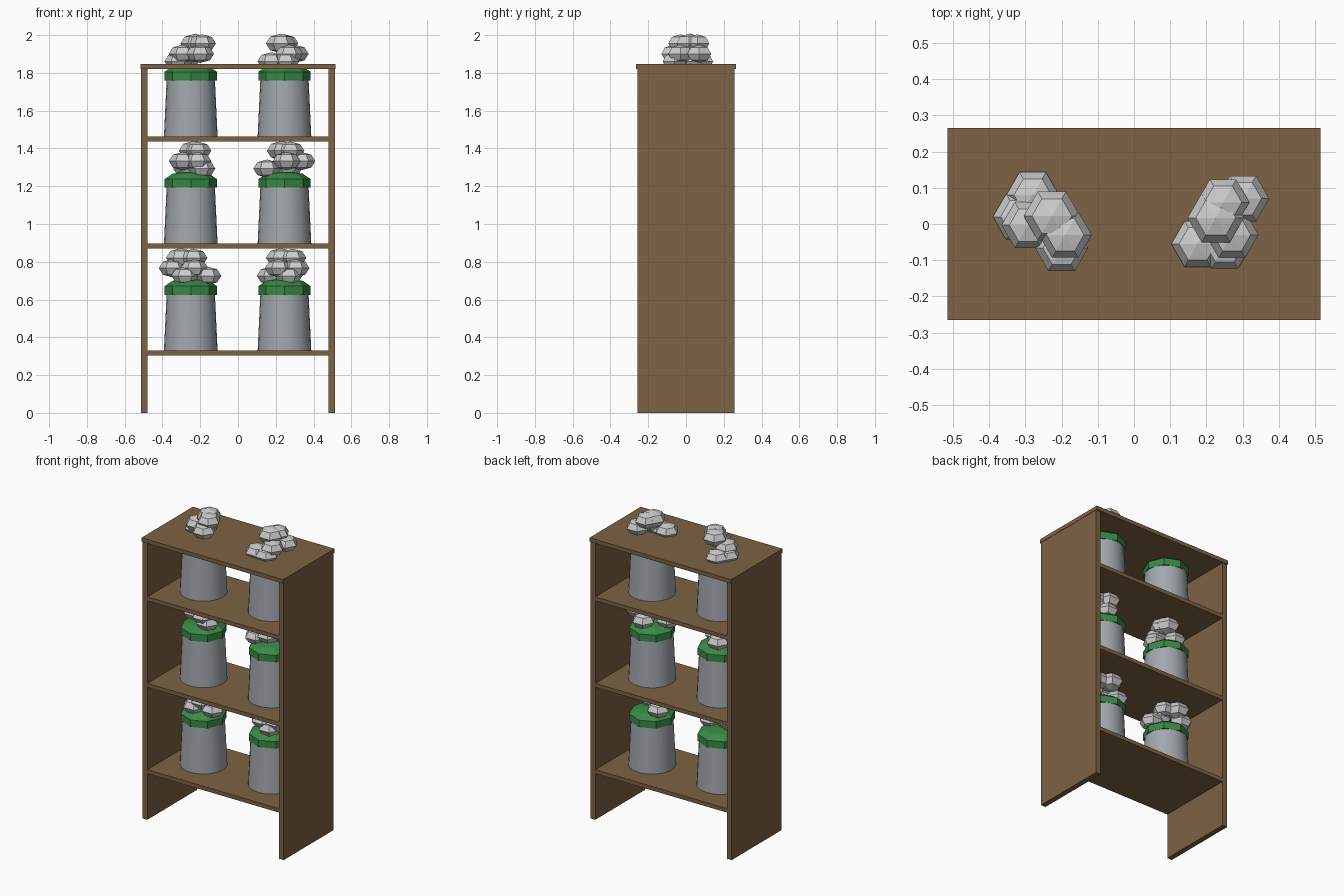
import bpy, bmesh, math

if "Cube" in bpy.data.objects:
    bpy.data.objects.remove(bpy.data.objects["Cube"])


def material(name, color):
    m = bpy.data.materials.new(name)
    m.diffuse_color = (*color, 1)
    m.use_nodes = True
    m.node_tree.nodes["Principled BSDF"].inputs["Base Color"].default_value = m.diffuse_color
    return m


WOOD = material("wood", (0.205, 0.122, 0.056))
GREEN = material("green", (0.04, 0.25, 0.06))
METAL = material("metal", (0.36, 0.39, 0.42))


def finish(name, bm, mat=None):
    bmesh.ops.recalc_face_normals(bm, faces=bm.faces)
    me = bpy.data.meshes.new(name)
    bm.to_mesh(me)
    bm.free()
    ob = bpy.data.objects.new(name, me)
    bpy.context.collection.objects.link(ob)
    if mat:
        me.materials.append(mat)
    return ob


def box(name, x0, x1, y, z0, z1):
    bm = bmesh.new()
    bmesh.ops.create_cube(bm, size=1)
    for v in bm.verts:
        v.co = (x1 if v.co.x > 0 else x0, y if v.co.y > 0 else -y, z1 if v.co.z > 0 else z0)
    return finish(name, bm, WOOD)


def lathe(name, profile, sides, x, z, mat, smooth=False):
    # Stacked rings of (radius, height), capped at both ends
    bm = bmesh.new()
    rings = [[bm.verts.new((x + r * math.cos(2 * math.pi * i / sides),
                            r * math.sin(2 * math.pi * i / sides), z + h))
              for i in range(sides)] for r, h in profile]
    for a, b in zip(rings, rings[1:]):
        for i in range(sides):
            j = (i + 1) % sides
            f = bm.faces.new((a[i], a[j], b[j], b[i]))
            f.smooth = smooth
    bm.faces.new(rings[0][::-1])
    bm.faces.new(rings[-1])
    return finish(name, bm, mat)


def puffs(name, x, z, offsets):
    # Six flattened low-poly balls, two per tier
    bm = bmesh.new()
    for i, (dx, dy) in enumerate(offsets):
        r = 0.078 if i == 4 else 0.073
        new = bmesh.ops.create_uvsphere(bm, u_segments=6, v_segments=4, radius=r)["verts"]
        for v in new:
            vx, vy, vz = v.co
            # hexagon corners face front and back
            v.co = (x + dx - vy, dy + vx, z + (0.397, 0.437, 0.492)[i // 2] + vz * 0.66)
    return finish(name, bm)


# Open cabinet
for name, s in (("left_side_panel", -1), ("right_side_panel", 1)):
    box(name, *sorted((s * 0.478, s * 0.513)), 0.258, 0, 1.82)
box("top_panel", -0.515, 0.515, 0.266, 1.82, 1.846)

# Puff offsets per shelf: left canister, right canister
shelves = (
    (0.329,
     [(.089, -.03), (-.03, -.05), (-.096, .02), (.02, -.04), (-.053, .04), (.015, .0)],
     [(-.073, .04), (.022, -.05), (.059, -.03), (-.031, -.05), (-.02, .05), (.043, .02)]),
    (0.896,
     [(.057, -.04), (-.02, .05), (-.043, -.03), (.036, -.05), (.015, .03), (.036, .0)],
     [(-.092, -.03), (.02, .06), (.09, .02), (.011, -.05), (-.015, .03), (.032, .0)]),
    (1.464,
     [(-.067, .02), (-.03, .08), (-.043, -.003), (.05, -.067), (.023, .022), (.06, -.03)],
     [(-.07, -.055), (.005, -.06), (.055, .07), (.025, -.03), (-.02, .017), (0, .06)]),
)

# Shelves, each with two canisters, lids and puffs
for n, (z, left, right) in enumerate(shelves, 1):
    box(f"shelf_{n}", -0.478, 0.478, 0.258, z - 0.026, z)
    for side, x, offs in (("left", -0.25, left), ("right", 0.246, right)):
        lathe(f"canister_{side}_{n}", [(0.142, 0), (0.127, 0.315)], 24, x, z, METAL, True)
        lathe(f"lid_{side}_{n}", [(0.138, 0.296), (0.138, 0.342), (0.097, 0.37), (0.04, 0.38)],
              8, x, z, GREEN)
        puffs(f"puffs_{side}_{n}", x, z, offs)
